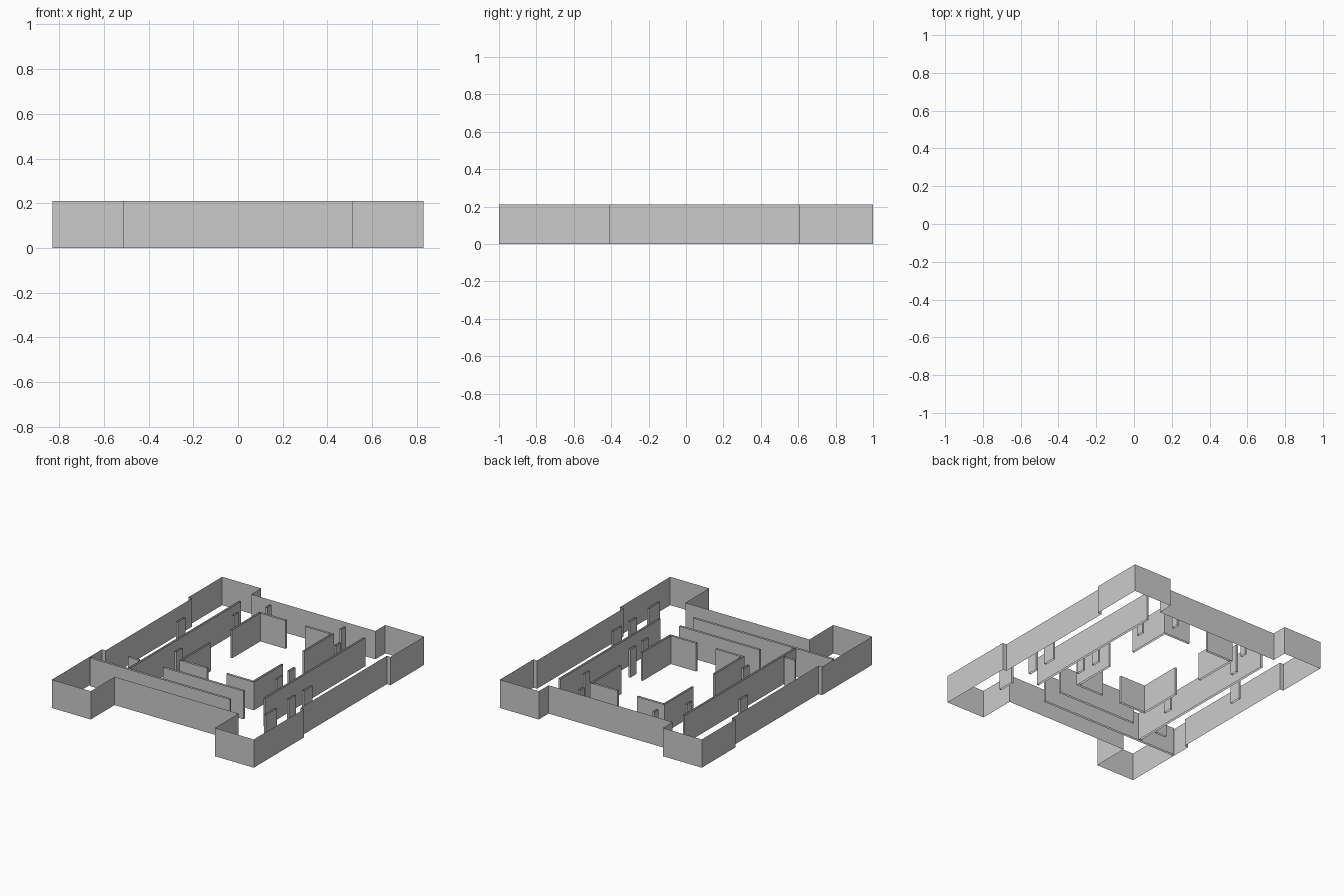
import bpy

if "Cube" in bpy.data.objects:
    bpy.data.objects.remove(bpy.data.objects["Cube"])

H = 0.21   # wall height
T = 0.016  # inner wall thickness


def ring(name, pts):
    """Closed outline raised into upright faces, open at top and bottom."""
    n = len(pts)
    verts = [(x, y, z) for z in (0, H) for x, y in pts]
    faces = [(i, (i + 1) % n, n + (i + 1) % n, n + i) for i in range(n)]
    mesh = bpy.data.meshes.new(name)
    mesh.from_pydata(verts, [], faces)
    obj = bpy.data.objects.new(name, mesh)
    bpy.context.collection.objects.link(obj)
    return obj


def wall(name, x0, y0, x1, y1):
    """Thin straight wall along x or y, centred on the given line."""
    h = T / 2
    dx, dy = (h, 0) if x0 == x1 else (0, h)
    ring(name, [(x0 - dx, y0 - dy), (x1 + dx, y0 - dy) if x0 == x1 else (x1, y1 - dy),
                (x1 + dx, y1 + dy), (x0 - dx, y1 + dy)])


# Outer shell with four corner towers
right = [(0.51, -0.72), (0.51, -1), (0.83, -1), (0.83, -0.41), (0.80, -0.41),
         (0.80, 0.605), (0.83, 0.605), (0.83, 1), (0.51, 1), (0.51, 0.885)]
ring("outer_wall", right + [(-x, y) for x, y in reversed(right)])

# Long side walls and the front cross walls
wall("right_long_wall", 0.51, -0.42, 0.51, 0.755)
wall("left_long_wall", -0.51, -0.55, -0.51, 0.755)
wall("front_corridor_wall", -0.82, -0.56, 0.33, -0.56)
wall("front_inner_wall", -0.33, -0.40, 0.33, -0.40)

# Courtyard: four L-shaped corners around a centre at y = 0.22
CY = 0.22
for sx, side in ((-1, "left"), (1, "right")):
    for sy, end in ((-1, "front"), (1, "back")):
        shape = [(0.08, 0.47), (0.305, 0.47), (0.305, 0.125),
                 (0.305 - T, 0.125), (0.305 - T, 0.47 - T), (0.08, 0.47 - T)]
        ring(f"courtyard_{end}_{side}", [(sx * x, CY + sy * y) for x, y in shape])

# Short door stubs in the corridors (centre points)
stubs = [(0.665, -0.57, 0.13), (0.65, -0.30, 0.08), (0.655, -0.12, 0.10),
         (0.395, 0.065, 0.07), (0.40, -0.09, 0.07), (-0.405, -0.12, 0.07),
         (0.42, 0.57, 0.06), (-0.42, 0.57, 0.06), (-0.67, 0.285, 0.09),
         (0.30, 0.80, 0.05), (-0.31, 0.80, 0.05)]
for x, y, w in stubs:
    wall("door_stub", x, y - w / 2, x, y + w / 2)
wall("left_cross_stub", -0.62, -0.40, -0.53, -0.40)
